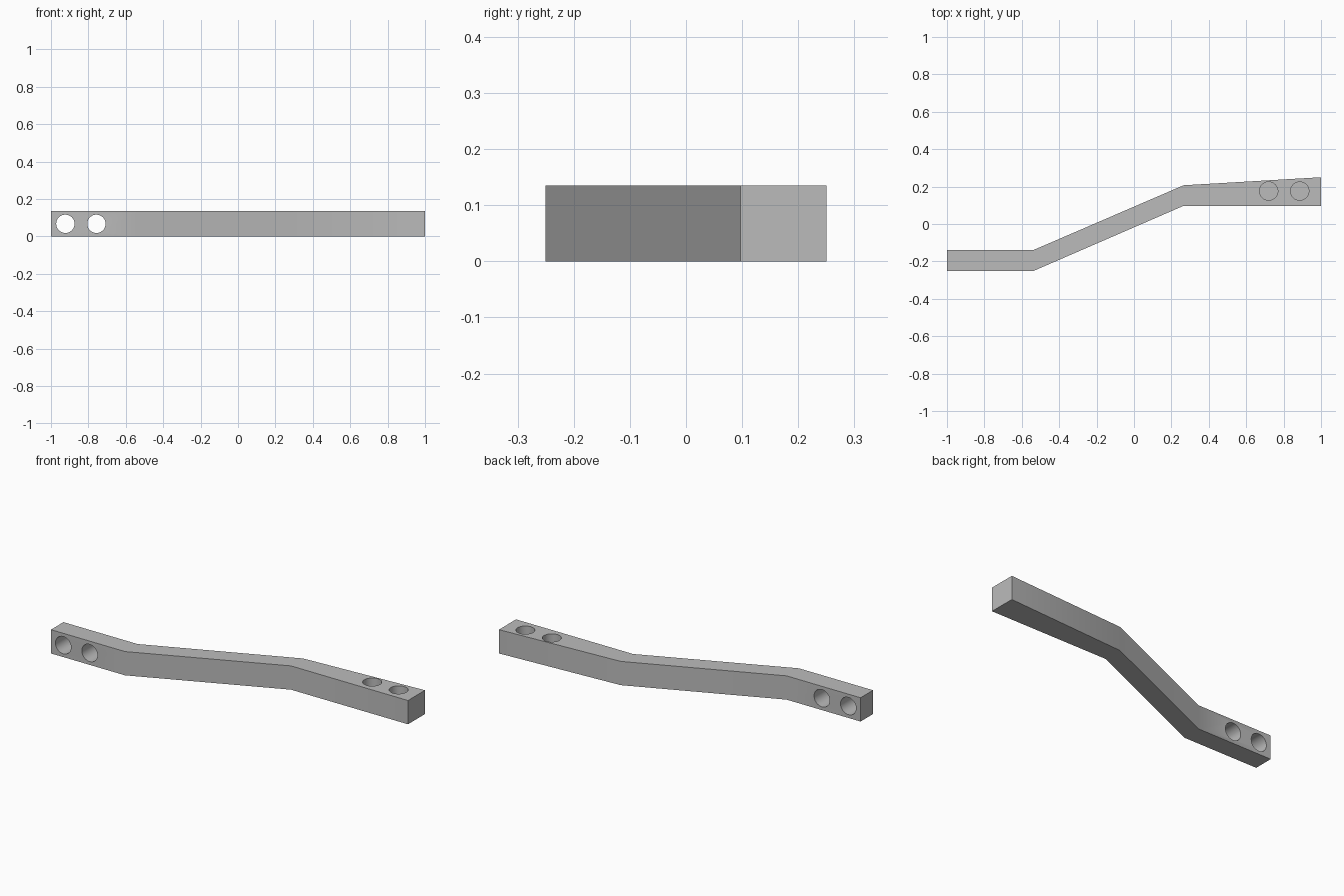
import bpy, bmesh, math

cube = bpy.data.objects.get("Cube")
if cube:
    bpy.data.objects.remove(cube, do_unlink=True)

HEIGHT = 0.135
RADIUS = 0.049

grey = bpy.data.materials.new("plain grey")
grey.use_nodes = True
grey.diffuse_color = (0.5, 0.5, 0.5, 1)
grey.node_tree.nodes["Principled BSDF"].inputs["Base Color"].default_value = (0.5, 0.5, 0.5, 1)

# Cranked bar: plan outline extruded upward
outline = [(-1, -0.25), (-0.535, -0.25), (0.265, 0.097), (1, 0.097),
           (1, 0.25), (0.265, 0.207), (-0.535, -0.138), (-1, -0.138)]
bm = bmesh.new()
base = bm.faces.new([bm.verts.new((x, y, 0)) for x, y in outline])
top = bmesh.ops.extrude_face_region(bm, geom=[base])["geom"]
bmesh.ops.translate(bm, vec=(0, 0, HEIGHT),
                    verts=[v for v in top if isinstance(v, bmesh.types.BMVert)])
bmesh.ops.recalc_face_normals(bm, faces=bm.faces)
mesh = bpy.data.meshes.new("cranked_bar")
bm.to_mesh(mesh)
bm.free()
mesh.materials.append(grey)
bar = bpy.data.objects.new("cranked_bar", mesh)
bpy.context.collection.objects.link(bar)


def drill(location, depth, tilt=0):
    """Cut one round hole centred on location."""
    bpy.ops.mesh.primitive_cylinder_add(vertices=48, radius=RADIUS, depth=depth,
                                        location=location, rotation=(tilt, 0, 0))
    cutter = bpy.context.object
    cutter.name = "hole_cutter"
    cutter.hide_render = True
    cutter.data.materials.append(grey)
    cut = bar.modifiers.new("hole", 'BOOLEAN')
    cut.operation = 'DIFFERENCE'
    cut.solver = 'EXACT'
    cut.object = cutter
    bpy.context.view_layer.objects.active = bar
    bpy.ops.object.modifier_apply(modifier=cut.name)
    bpy.data.objects.remove(cutter, do_unlink=True)


# Through holes across the right end
for x in (-0.923, -0.757):
    drill((x, -0.19, HEIGHT / 2), 0.4, math.pi / 2)

# Blind holes sunk into the top of the left end
for x in (0.72, 0.886):
    drill((x, 0.176, HEIGHT), 0.22)

bpy.ops.object.select_all(action='DESELECT')
bar.select_set(True)
bpy.context.view_layer.objects.active = bar
bpy.ops.object.shade_smooth_by_angle(angle=math.radians(30))
